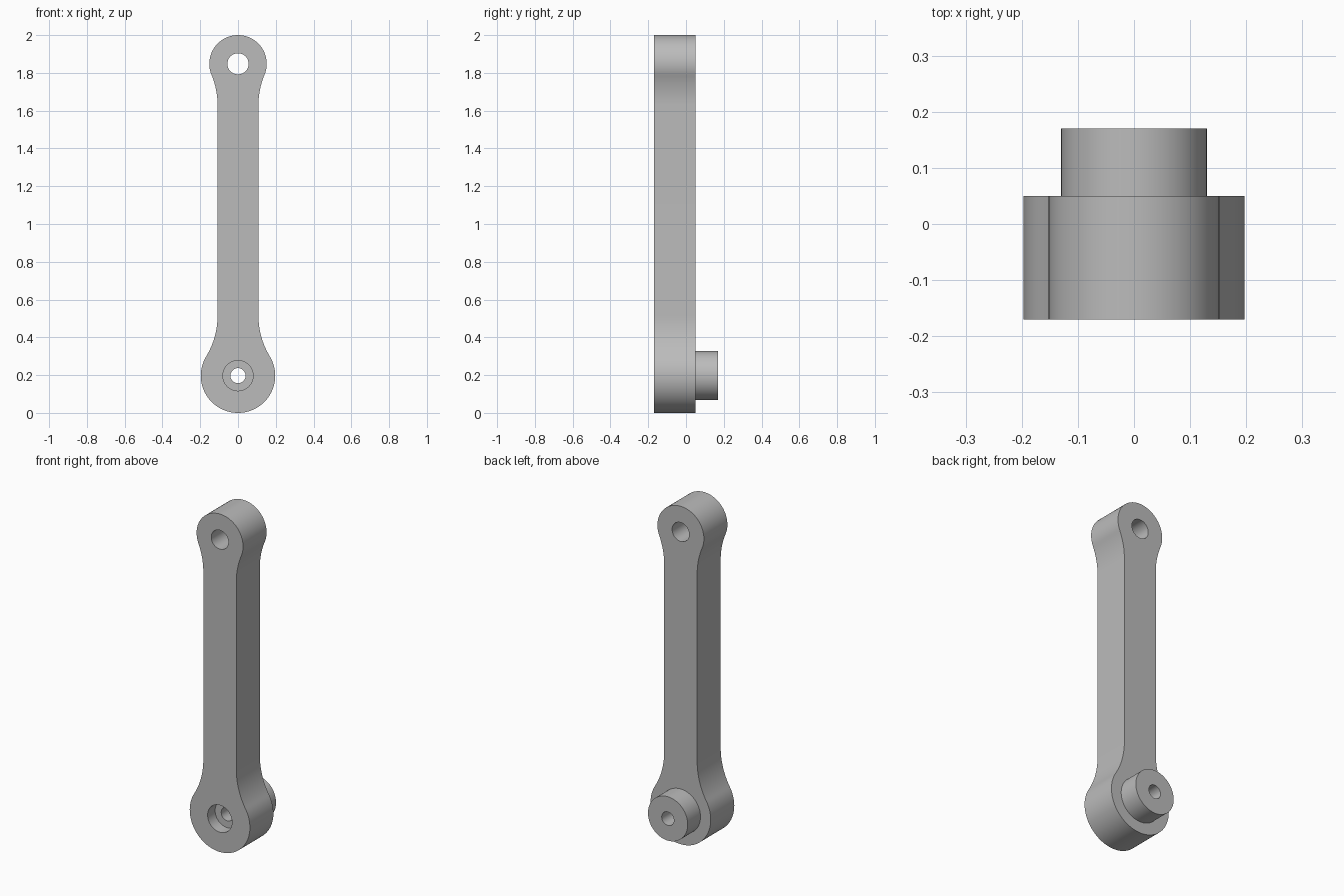
import bpy, bmesh
from math import sin, cos, pi, atan2, sqrt, radians

cube = bpy.data.objects.get("Cube")
if cube:
    bpy.data.objects.remove(cube, do_unlink=True)

FRONT, BACK, BOSS_END = -0.17, 0.05, 0.17
SHAFT = 0.108          # half width of the shaft
FILLET = 0.42          # radius of the flare into each eye
BIG, SMALL = 0.197, 0.152
LOW_Z, HIGH_Z = BIG, 2 - SMALL

grey = bpy.data.materials.new("plain grey")
grey.use_nodes = True
colour = (0.5, 0.5, 0.5, 1)
grey.diffuse_color = colour
grey.node_tree.nodes["Principled BSDF"].inputs["Base Color"].default_value = colour


def arc(cx, cz, r, start, end, steps):
    return [(cx + r * cos(start + (end - start) * i / steps),
             cz + r * sin(start + (end - start) * i / steps)) for i in range(steps + 1)]


def half_eye(radius):
    """Right side of an eye at the origin, from its bottom up to the shaft."""
    rise = sqrt((FILLET + radius) ** 2 - (FILLET + SHAFT) ** 2)
    meet = atan2(rise, SHAFT + FILLET)
    rim = arc(0, 0, radius, -pi / 2, meet, 32)
    flare = arc(SHAFT + FILLET, rise, FILLET, pi + meet, pi, 16)
    return rim + flare[1:]


def prism(name, points, y0, y1):
    bm = bmesh.new()
    face = bm.faces.new([bm.verts.new((x, y0, z)) for x, z in points])
    side = bmesh.ops.extrude_face_region(bm, geom=[face])["geom"]
    bmesh.ops.translate(bm, vec=(0, y1 - y0, 0),
                        verts=[v for v in side if isinstance(v, bmesh.types.BMVert)])
    bmesh.ops.recalc_face_normals(bm, faces=bm.faces)
    mesh = bpy.data.meshes.new(name)
    bm.to_mesh(mesh)
    bm.free()
    mesh.materials.append(grey)
    obj = bpy.data.objects.new(name, mesh)
    bpy.context.collection.objects.link(obj)
    return obj


def disc(name, z, radius, y0, y1):
    return prism(name, arc(0, z, radius, 0, 2 * pi, 64)[:-1], y0, y1)


# Arm outline: lower eye, shaft and upper eye, mirrored left to right
right = [(x, LOW_Z + z) for x, z in half_eye(BIG)]
right += [(x, HIGH_Z - z) for x, z in reversed(half_eye(SMALL))]
left = [(-x, z) for x, z in reversed(right[1:-1])]
arm = prism("link_arm", right + left, FRONT, BACK)

# Rear boss, counterbore and through holes
tools = [
    (disc("pivot_boss", LOW_Z, 0.13, BACK - 0.02, BOSS_END), "UNION"),
    (disc("counterbore_cutter", LOW_Z, 0.08, FRONT - 0.1, FRONT + 0.07), "DIFFERENCE"),
    (disc("lower_hole_cutter", LOW_Z, 0.04, FRONT - 0.2, BOSS_END + 0.2), "DIFFERENCE"),
    (disc("upper_hole_cutter", HIGH_Z, 0.056, FRONT - 0.2, BACK + 0.2), "DIFFERENCE"),
]
bpy.ops.object.select_all(action="DESELECT")
bpy.context.view_layer.objects.active = arm
arm.select_set(True)
for tool, operation in tools:
    mod = arm.modifiers.new(tool.name, "BOOLEAN")
    mod.operation, mod.object, mod.solver = operation, tool, "EXACT"
    bpy.ops.object.modifier_apply(modifier=mod.name)
    bpy.data.objects.remove(tool, do_unlink=True)

bpy.ops.object.shade_smooth_by_angle(angle=radians(30))
